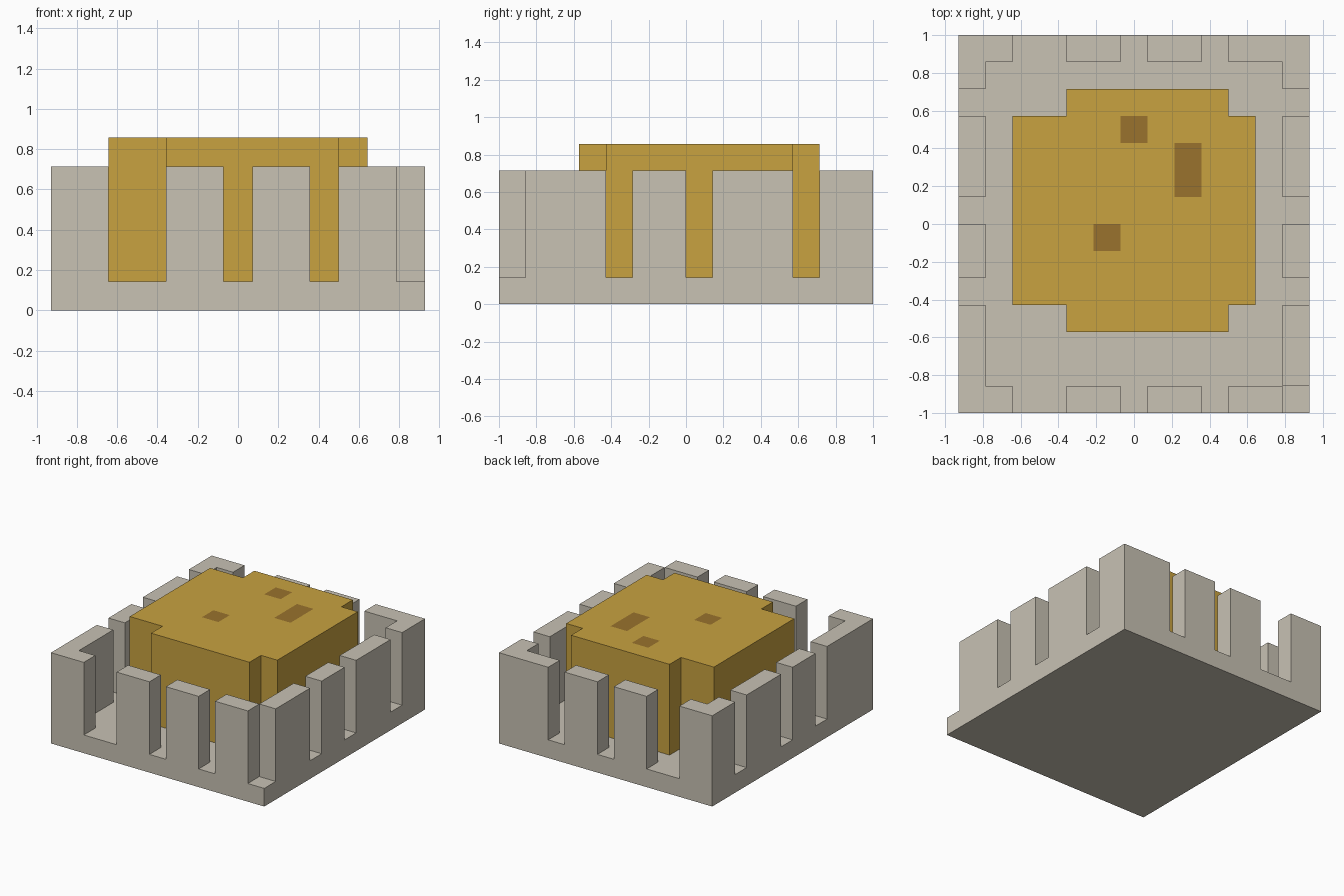
import bpy
import bmesh
from math import radians

U = 1 / 7            # modular cell size
NX, NY = 13, 14      # cells across and deep

if "Cube" in bpy.data.objects:
    bpy.data.objects.remove(bpy.data.objects["Cube"])


def material(name, rgb):
    m = bpy.data.materials.new(name)
    m.use_nodes = True
    m.diffuse_color = (*rgb, 1)
    m.node_tree.nodes["Principled BSDF"].inputs["Base Color"].default_value = (*rgb, 1)
    return m


def cell_of(face):
    c = face.calc_center_median()
    return int(c.x / U + NX / 2), int(c.y / U + NY / 2)


def raise_faces(bm, faces, height):
    """Extrude a patch of faces straight up."""
    out = bmesh.ops.extrude_face_region(bm, geom=faces)["geom"]
    verts = [g for g in out if isinstance(g, bmesh.types.BMVert)]
    bmesh.ops.translate(bm, verts=verts, vec=(0, 0, height))


def slab(cells, z, height):
    """Closed slab over a set of cells; returns the mesh and its top faces."""
    bm = bmesh.new()
    for i, j in cells:
        x, y = (i - NX / 2) * U, (j - NY / 2) * U
        corners = ((x, y), (x + U, y), (x + U, y + U), (x, y + U))
        bm.faces.new([bm.verts.new((a, b, z)) for a, b in corners])
    bmesh.ops.remove_doubles(bm, verts=bm.verts[:], dist=0.001)
    raise_faces(bm, bm.faces[:], height)
    bmesh.ops.recalc_face_normals(bm, faces=bm.faces[:])
    top = [f for f in bm.faces if f.calc_center_median().z > z + height - 0.001]
    return bm, top


def finish(bm, name, mats):
    bmesh.ops.recalc_face_normals(bm, faces=bm.faces[:])
    bmesh.ops.dissolve_limit(bm, angle_limit=radians(1), verts=bm.verts[:],
                             edges=bm.edges[:], delimit={'MATERIAL'})
    mesh = bpy.data.meshes.new(name)
    bm.to_mesh(mesh)
    bm.free()
    for m in mats:
        mesh.materials.append(m)
    bpy.context.collection.objects.link(bpy.data.objects.new(name, mesh))


stone = material("warm grey", (0.578, 0.539, 0.456))
gold = material("gold", (0.578, 0.361, 0.051))
brown = material("brown", (0.319, 0.171, 0.026))


# Tray: floor slab with a slotted rim, one front corner left open
def is_rim(i, j):
    if (i, j) == (NX - 1, 0):
        return False
    if j in (0, NY - 1):
        return i not in (2, 3, 6, 9)
    return i in (0, NX - 1) and j not in (4, 7, 11)


bm, top = slab([(i, j) for i in range(NX) for j in range(NY)], 0, U)
rim = [f for f in top if is_rim(*cell_of(f))]
raise_faces(bm, rim, 4 * U)
leftover = [f for f in rim if f.is_valid]
if leftover:
    bmesh.ops.delete(bm, geom=leftover, context='FACES')
finish(bm, "slotted_tray", [stone])

# Block: square with notched corners and brown patches on top
block = {(i, j) for i in range(2, 11) for j in range(4, 11)}
block |= {(i, j) for i in range(4, 10) for j in range(3, 12)}
patches = {(6, 10), (8, 8), (8, 9), (5, 6)}
bm, top = slab(sorted(block), U, 5 * U)
for f in top:
    f.material_index = int(cell_of(f) in patches)
finish(bm, "notched_block", [gold, brown])
